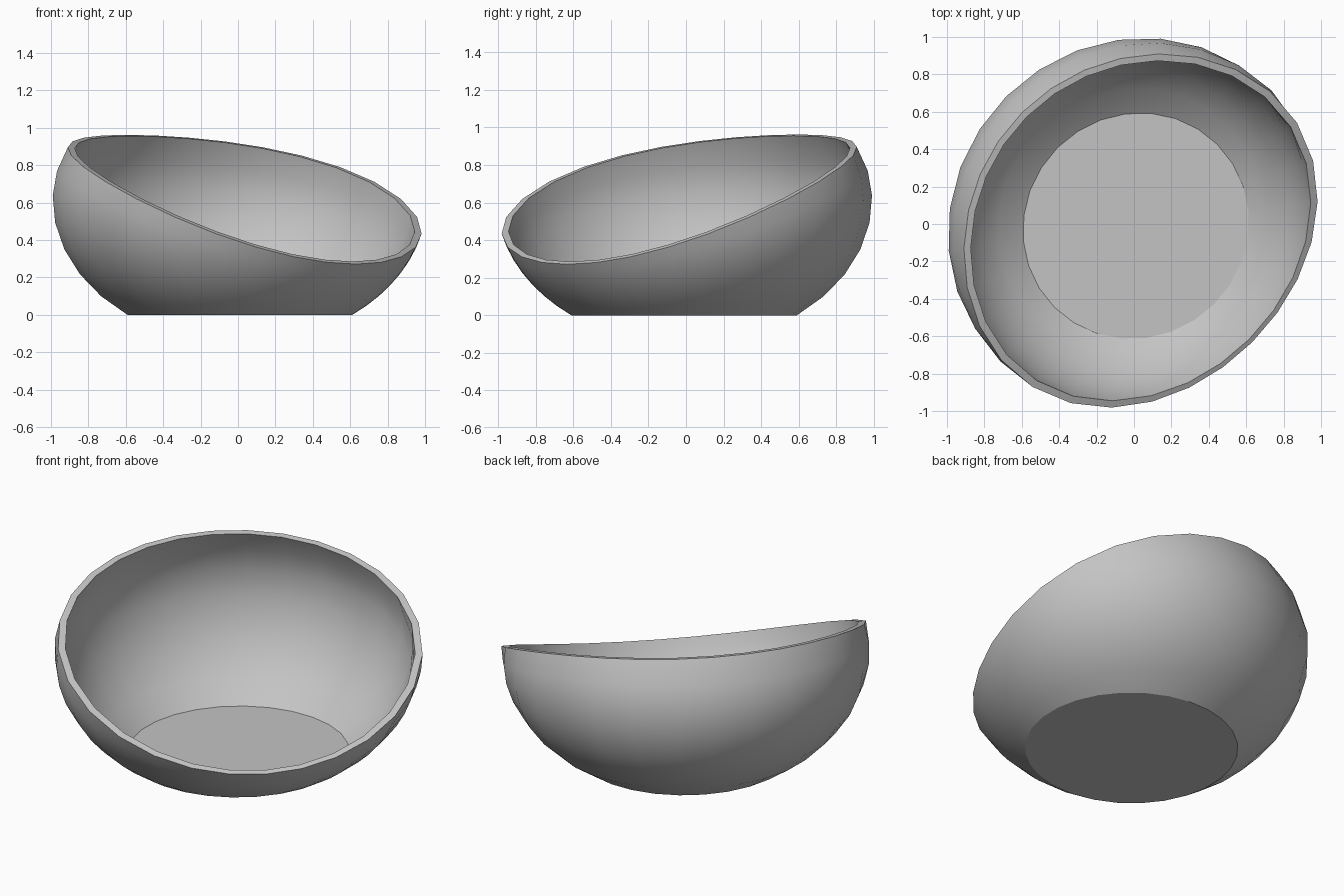
import bpy
import bmesh
import math

cube = bpy.data.objects.get("Cube")
if cube:
    bpy.data.objects.remove(cube, do_unlink=True)

SIDES, RINGS = 28, 7
MID_Z, LOWER, UPPER = 0.62, 0.775, 0.70   # widest height, half heights below and above
LONG, WIDE = 0.985, 1.025                 # stretch along and across the tilt
SHIFT = 0.01
DIAG = math.sqrt(0.5)


def half_height(z):
    return UPPER if z > MID_Z else LOWER


def wall_radius(z, inner):
    r = math.sqrt(1 - ((z - MID_Z) / half_height(z)) ** 2)
    if inner:
        r -= 0.012 + 0.028 * min(1, z / 0.4)
    return r


def rim_height(angle, inner):
    """Height where the wall meets the sloping, gently bent rim."""
    z = MID_Z
    for _ in range(40):
        u = LONG * wall_radius(z, inner) * math.cos(angle)
        z = 0.5 * z + 0.5 * (0.712 - 0.395 * u - 0.12 * u * u)
    return z


def latitude(z):
    return math.asin((z - MID_Z) / half_height(z))


def add_shell(bm, base_z, inner):
    """Rings of vertices from the flat base up to the rim."""
    rings = [[] for _ in range(RINGS + 1)]
    for i in range(SIDES):
        angle = math.tau * i / SIDES
        low = latitude(base_z)
        high = latitude(rim_height(angle, inner))
        for j, ring in enumerate(rings):
            s = math.sin(low + (high - low) * j / RINGS)
            z = MID_Z + s * (UPPER if s > 0 else LOWER)
            r = wall_radius(z, inner)
            u = LONG * r * math.cos(angle)
            v = WIDE * r * math.sin(angle)
            ring.append(bm.verts.new(((u + v) * DIAG + SHIFT,
                                      (v - u) * DIAG - SHIFT, z)))
    for a, b in zip(rings, rings[1:]):
        bridge(bm, a, b)
    bm.faces.new(rings[0])
    return rings[-1]


def bridge(bm, a, b):
    for i in range(SIDES):
        k = (i + 1) % SIDES
        bm.faces.new((a[i], a[k], b[k], b[i]))


# Bowl: outer shell, inner shell and the rim joining them
bm = bmesh.new()
outer_rim = add_shell(bm, 0.0, False)
inner_rim = add_shell(bm, 0.008, True)
bridge(bm, outer_rim, inner_rim)
bmesh.ops.recalc_face_normals(bm, faces=bm.faces)
mesh = bpy.data.meshes.new("tilted_bowl")
bm.to_mesh(mesh)
bm.free()
bowl = bpy.data.objects.new("tilted_bowl", mesh)
bpy.context.collection.objects.link(bowl)

# Plain grey material
grey = bpy.data.materials.new("light grey")
grey.use_nodes = True
colour = (0.55, 0.55, 0.55, 1)
grey.diffuse_color = colour
grey.node_tree.nodes["Principled BSDF"].inputs["Base Color"].default_value = colour
mesh.materials.append(grey)

# Smooth walls with crisp rim and base edges
bpy.ops.object.select_all(action="DESELECT")
bowl.select_set(True)
bpy.context.view_layer.objects.active = bowl
bpy.ops.object.shade_smooth_by_angle(angle=math.radians(30))
